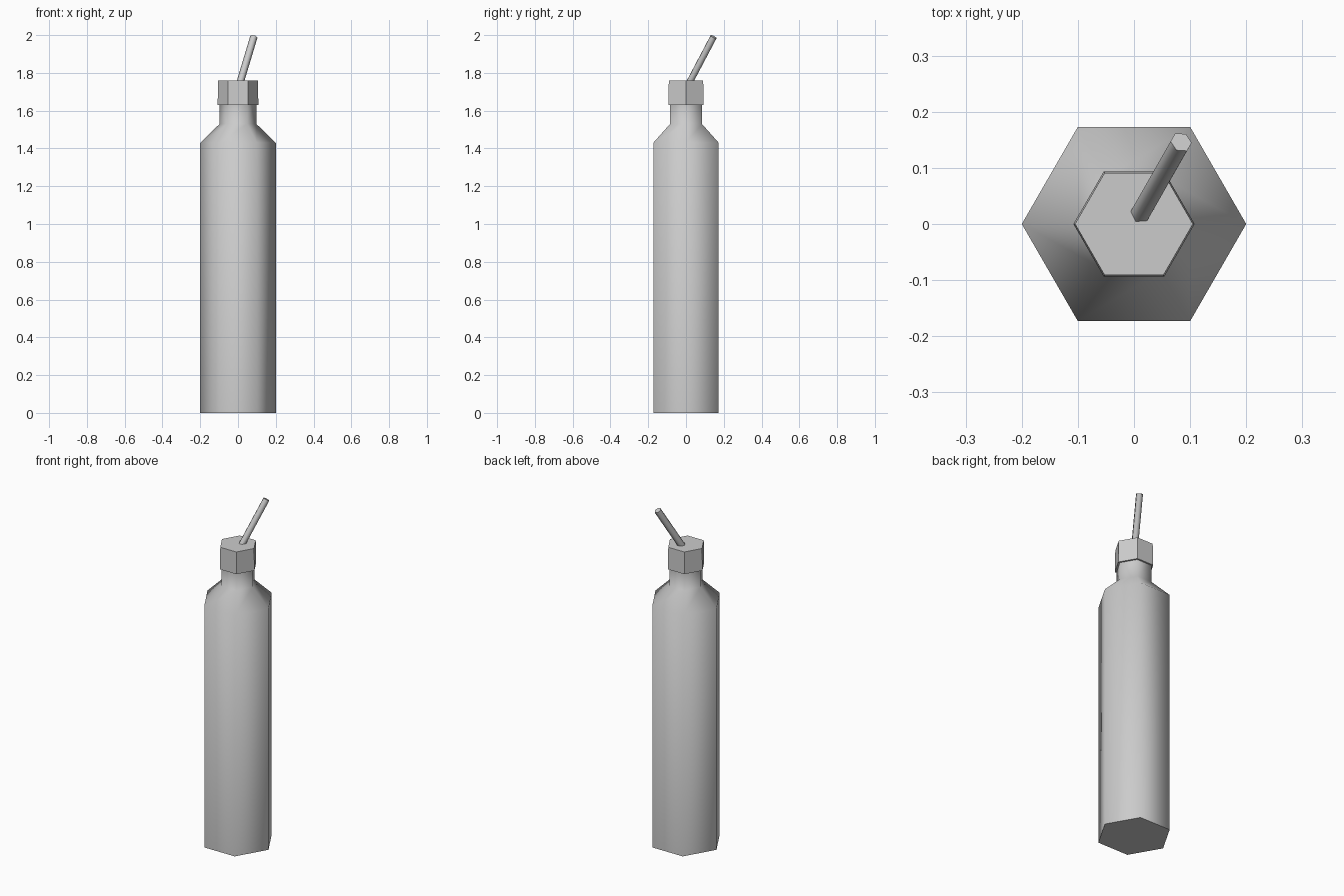
import bpy, bmesh, math
from mathutils import Vector

if "Cube" in bpy.data.objects:
    bpy.data.objects.remove(bpy.data.objects["Cube"])

SIDES = 6


def lathe(name, profile, smooth_angle):
    """Closed six-sided solid from (radius, height) rings."""
    bm = bmesh.new()
    rings = []
    for r, z in profile:
        rings.append([bm.verts.new((r * math.cos(math.tau * i / SIDES),
                                    r * math.sin(math.tau * i / SIDES), z))
                      for i in range(SIDES)])
    for a, b in zip(rings, rings[1:]):
        for i in range(SIDES):
            j = (i + 1) % SIDES
            bm.faces.new((a[i], a[j], b[j], b[i]))
    bm.faces.new(rings[0][::-1])
    bm.faces.new(rings[-1])
    mesh = bpy.data.meshes.new(name)
    bm.to_mesh(mesh)
    bm.free()
    obj = bpy.data.objects.new(name, mesh)
    bpy.context.collection.objects.link(obj)
    bpy.ops.object.select_all(action='DESELECT')
    obj.select_set(True)
    bpy.context.view_layer.objects.active = obj
    if smooth_angle:
        bpy.ops.object.shade_smooth_by_angle(angle=math.radians(smooth_angle))
    return obj


# Bottle with shoulder and neck, softly shaded around its sides
lathe("bottle_body", [(0.2, 0), (0.2, 1.43), (0.097, 1.53), (0.097, 1.635)], 65)

# Faceted cap
lathe("cap", [(0.108, 1.63), (0.105, 1.76)], 0)

# Slanted straw rising from the cap
start, end = Vector((0.007, 0.011, 1.735)), Vector((0.084, 0.146, 1.991))
axis = end - start
straw = lathe("straw", [(0.0195, 0), (0.0195, axis.length)], 65)
straw.rotation_mode = 'QUATERNION'
straw.rotation_quaternion = Vector((0, 0, 1)).rotation_difference(axis)
straw.location = start
